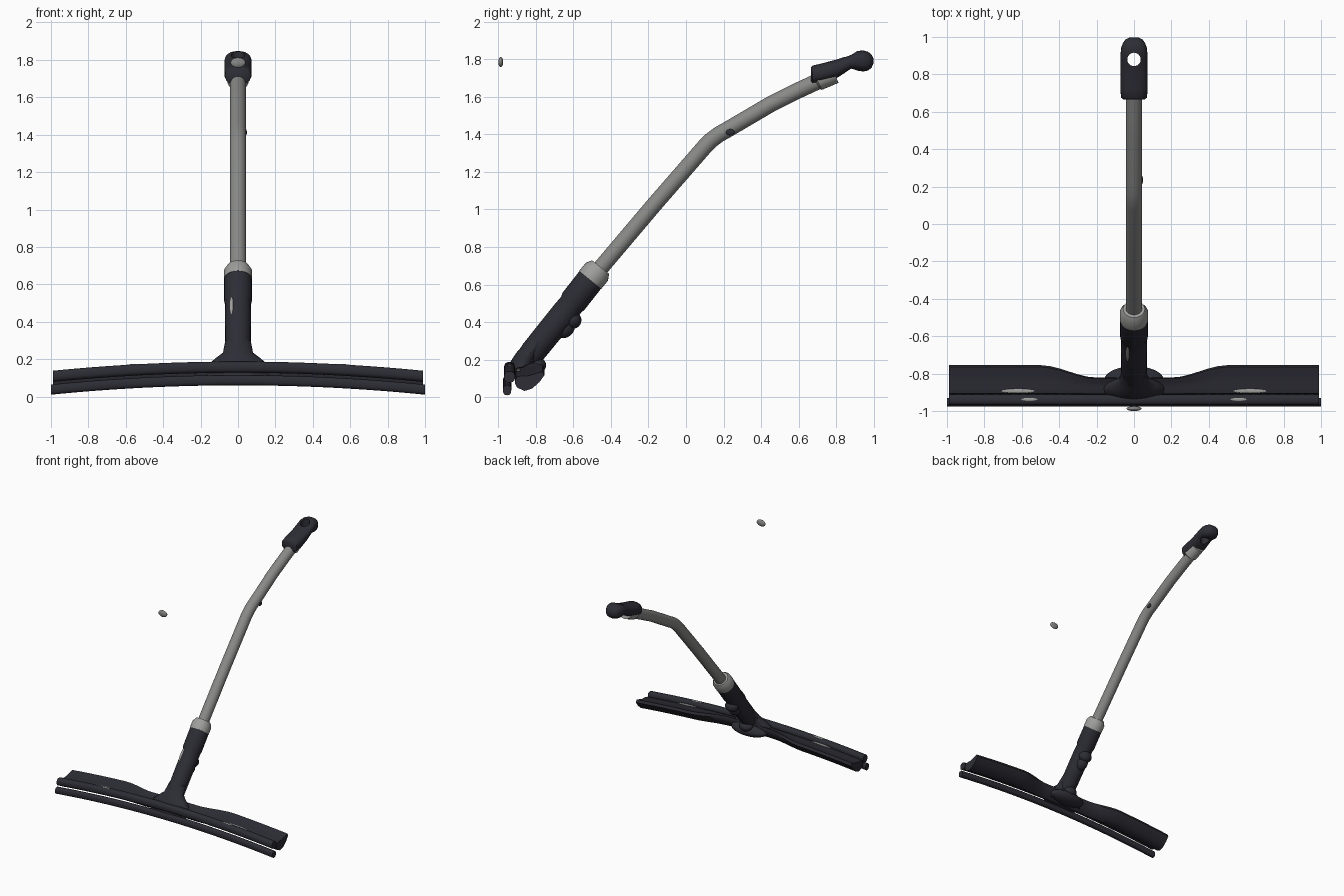
import bpy, bmesh, math
from mathutils import Vector

if "Cube" in bpy.data.objects:
    bpy.data.objects.remove(bpy.data.objects["Cube"])


def material(name, rgb):
    m = bpy.data.materials.new(name)
    m.use_nodes = True
    m.diffuse_color = (*rgb, 1)
    node = next(n for n in m.node_tree.nodes if n.type == 'BSDF_PRINCIPLED')
    node.inputs["Base Color"].default_value = (*rgb, 1)
    node.inputs["Roughness"].default_value = 0.6
    return m


DARK = material("dark_plastic", (0.026, 0.026, 0.036))
METAL = material("grey_metal", (0.25, 0.255, 0.245))
PALE = material("pale_grey", (0.34, 0.34, 0.33))


def finish(ob, mat, angle=45):
    ob.data.materials.append(mat)
    bpy.ops.object.select_all(action='DESELECT')
    ob.select_set(True)
    bpy.context.view_layer.objects.active = ob
    bpy.ops.object.shade_smooth_by_angle(angle=math.radians(angle))
    return ob


def loft(name, rings, mat):
    """Skin a list of equal-length point rings and cap both ends."""
    bm = bmesh.new()
    loops = [[bm.verts.new(p) for p in ring] for ring in rings]
    n = len(loops[0])
    for a, b in zip(loops, loops[1:]):
        for i in range(n):
            j = (i + 1) % n
            bm.faces.new((a[i], a[j], b[j], b[i]))
    bm.faces.new(loops[0])
    bm.faces.new(loops[-1])
    bmesh.ops.recalc_face_normals(bm, faces=bm.faces)
    me = bpy.data.meshes.new(name)
    bm.to_mesh(me)
    bm.free()
    ob = bpy.data.objects.new(name, me)
    bpy.context.collection.objects.link(ob)
    return finish(ob, mat)


def oval(cu, cv, ru, rv, power=1.0, n=24):
    """Rounded section as (u, v) pairs; power below 1 makes it squarer."""
    pts = []
    for i in range(n):
        c, s = math.cos(math.tau * i / n), math.sin(math.tau * i / n)
        pts.append((cu + ru * math.copysign(abs(c) ** power, c),
                    cv + rv * math.copysign(abs(s) ** power, s)))
    return pts


def rod(name, path, mat):
    """Round rod in the x = 0 plane from (y, z, radius) stations."""
    centres = [Vector((0, y, z)) for y, z, r in path]
    rings = []
    for i, (y, z, r) in enumerate(path):
        d = (centres[min(i + 1, len(path) - 1)] - centres[max(i - 1, 0)]).normalized()
        side = Vector((0, -d.z, d.y))
        rings.append([centres[i] + Vector((u, 0, 0)) + side * v
                      for u, v in oval(0, 0, r, r)])
    return loft(name, rings, mat)


def ellipsoid(name, centre, radii, mat, rot=(0, 0, 0)):
    bpy.ops.mesh.primitive_uv_sphere_add(segments=24, ring_count=12, location=centre, rotation=rot)
    ob = bpy.context.object
    ob.name = name
    ob.scale = radii
    return finish(ob, mat)


def arch(x):
    return 0.05 * (1 - x * x)


def head_bar(name, section, half, waist=lambda x: 1):
    """Sweep a (y, z) section along the arched head; waist pulls in its back."""
    front = min(y for y, z in section)
    rings = []
    for i in range(41):
        x = half * (i / 20 - 1)
        rings.append([(x, front + (y - front) * waist(x), z + arch(x)) for y, z in section])
    return loft(name, rings, DARK)


# Squeegee head: two slim bars in front and a wide curved body behind
def body_waist(x):
    t = min(max((abs(x) - 0.2) / 0.3, 0), 1)
    return 0.58 + 0.42 * t * t * (3 - 2 * t)


head_bar("rubber_blade", oval(-0.953, 0.037, 0.022, 0.027, 0.8), 1.0)
head_bar("blade_holder", oval(-0.94, 0.107, 0.029, 0.03, 0.8), 0.99)
trough = [(-0.912, 0.075), (-0.90, 0.05), (-0.86, 0.032), (-0.82, 0.045), (-0.78, 0.08),
          (-0.755, 0.115), (-0.765, 0.135), (-0.80, 0.125), (-0.84, 0.113),
          (-0.88, 0.113), (-0.905, 0.105)]
head_bar("head_body", trough, 0.99, body_waist)

# Worn pale marks on top of the head
for side in (-1, 1):
    tilt = (0, side * 0.06, 0)
    ellipsoid("body_mark", (side * 0.62, -0.893, 0.144), (0.09, 0.012, 0.004), PALE, tilt)
    ellipsoid("holder_mark", (side * 0.56, -0.938, 0.17), (0.045, 0.009, 0.004), PALE, tilt)

# Neck joining head and handle
neck = [(0.10, -0.89, 0.18, 0.07), (0.17, -0.88, 0.16, 0.065), (0.205, -0.865, 0.12, 0.06),
        (0.235, -0.845, 0.08, 0.06), (0.30, -0.79, 0.068, 0.06)]
loft("neck", [[(u, v, z) for u, v in oval(0, yc, rx, ry)] for z, yc, rx, ry in neck], DARK)
ellipsoid("rear_mount", (0, -0.835, 0.13), (0.16, 0.075, 0.05), DARK)
ellipsoid("pivot_lug", (0, -0.79, 0.17), (0.055, 0.045, 0.04), DARK)

# Handle socket with clamp knob
rod("handle_socket", [(-0.86, 0.185, 0.05), (-0.82, 0.235, 0.068), (-0.65, 0.445, 0.07),
                      (-0.61, 0.495, 0.068), (-0.60, 0.51, 0.074), (-0.49, 0.65, 0.074)], DARK)
rod("socket_collar", [(-0.51, 0.625, 0.076), (-0.475, 0.668, 0.076), (-0.455, 0.693, 0.058)], PALE)
ellipsoid("clamp_knob", (0, -0.603, 0.41), (0.055, 0.046, 0.046), DARK)
ellipsoid("knob_stem", (0, -0.645, 0.37), (0.045, 0.05, 0.06), DARK, (-0.67, 0, 0))
ellipsoid("socket_mark", (-0.035, -0.695, 0.487), (0.011, 0.005, 0.06), PALE, (-0.67, 0, 0))

# Bent tube handle
R = 0.043
rod("tube", [(-0.50, 0.635, R), (-0.17, 1.025, R), (0.10, 1.335, R), (0.135, 1.37, R),
             (0.175, 1.4, R), (0.22, 1.425, R), (0.45, 1.56, R), (0.60, 1.635, R),
             (0.74, 1.7, R)], METAL)
ellipsoid("tube_button", (0.04, 0.235, 1.412), (0.008, 0.024, 0.017), DARK)

# End grip with a hanging hole
grip = [(0.665, 1.715, 0.055, 0.042), (0.675, 1.717, 0.069, 0.05), (0.72, 1.727, 0.073, 0.05),
        (0.80, 1.748, 0.073, 0.05), (0.85, 1.772, 0.073, 0.042), (0.88, 1.787, 0.073, 0.04),
        (0.91, 1.792, 0.072, 0.052), (0.945, 1.791, 0.068, 0.056), (0.97, 1.79, 0.058, 0.05),
        (0.988, 1.79, 0.044, 0.036), (0.998, 1.79, 0.022, 0.015)]
end_grip = loft("end_grip", [[(u, y, v) for u, v in oval(0, zc, rx, rz, 0.8)]
                             for y, zc, rx, rz in grip], DARK)
bpy.ops.mesh.primitive_cylinder_add(vertices=24, radius=0.036, depth=0.4, location=(0, 0.88, 1.79))
cutter = bpy.context.object
cutter.name = "hole_cutter"
cutter.hide_render = True
cutter.display_type = 'WIRE'
cut = end_grip.modifiers.new("hanging_hole", 'BOOLEAN')
cut.object = cutter
cut.operation = 'DIFFERENCE'
cut.solver = 'EXACT'
bpy.context.view_layer.objects.active = end_grip
bpy.ops.object.modifier_apply(modifier=cut.name)
bpy.data.objects.remove(cutter)

# Pale sleeve under the grip
rod("grip_sleeve", [(0.69, 1.685, 0.046), (0.70, 1.69, 0.058), (0.79, 1.728, 0.058)], PALE)

# Loose disc floating in front
ellipsoid("loose_disc", (0, -0.987, 1.785), (0.04, 0.013, 0.027), METAL)
